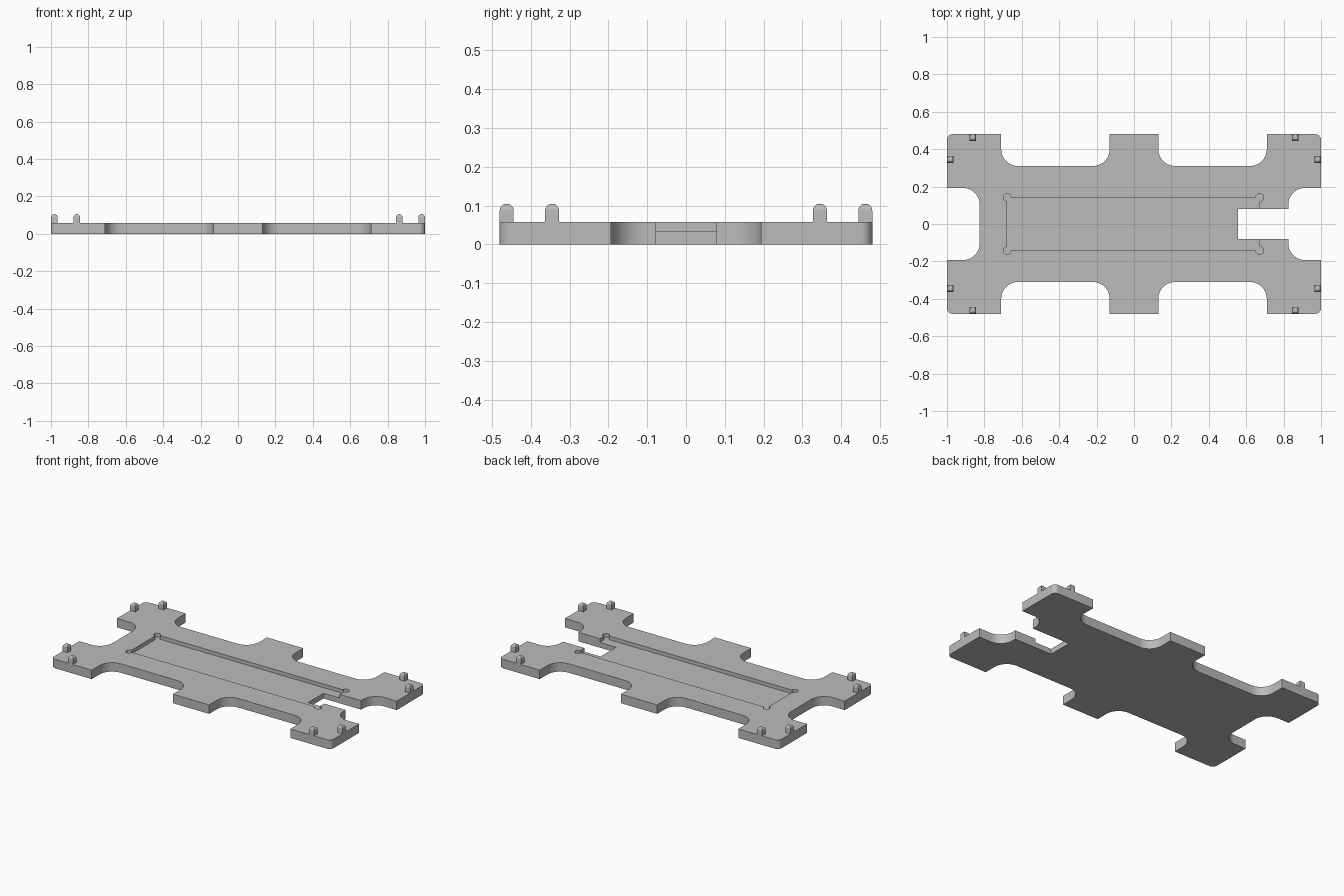
import bpy, bmesh, math
from mathutils import Vector

if "Cube" in bpy.data.objects:
    bpy.data.objects.remove(bpy.data.objects["Cube"])

THICK = 0.058    # plate thickness
FLOOR = 0.034    # pocket floor height

grey = bpy.data.materials.new("plain grey")
grey.use_nodes = True
colour = (0.5, 0.5, 0.5, 1)
grey.diffuse_color = colour
grey.node_tree.nodes["Principled BSDF"].inputs["Base Color"].default_value = colour


def finish(name, bm):
    bmesh.ops.recalc_face_normals(bm, faces=bm.faces)
    mesh = bpy.data.meshes.new(name)
    bm.to_mesh(mesh)
    bm.free()
    mesh.materials.append(grey)
    obj = bpy.data.objects.new(name, mesh)
    bpy.context.collection.objects.link(obj)
    return obj


def activate(obj):
    bpy.ops.object.select_all(action='DESELECT')
    obj.select_set(True)
    bpy.context.view_layer.objects.active = obj


def smooth(obj):
    activate(obj)
    bpy.ops.object.shade_smooth_by_angle(angle=math.radians(32))


def prism(name, outline, z0, z1):
    bm = bmesh.new()
    face = bm.faces.new([bm.verts.new((x, y, z0)) for x, y in outline])
    extruded = bmesh.ops.extrude_face_region(bm, geom=[face])["geom"]
    top = [v for v in extruded if isinstance(v, bmesh.types.BMVert)]
    bmesh.ops.translate(bm, verts=top, vec=(0, 0, z1 - z0))
    return finish(name, bm)


def fillet(corners, steps=10):
    """Round each right-angled corner (x, y, radius) of a closed outline."""
    out = []
    for i, (x, y, r) in enumerate(corners):
        p = Vector((x, y))
        if r == 0:
            out.append(p)
            continue
        before = Vector(corners[i - 1][:2]) - p
        after = Vector(corners[(i + 1) % len(corners)][:2]) - p
        a, b = before.normalized() * r, after.normalized() * r
        for k in range(steps + 1):
            t = math.pi / 2 * k / steps
            out.append(p + a + b - b * math.cos(t) - a * math.sin(t))
    return out


def cut(target, cutter):
    cutter.hide_render = True
    mod = target.modifiers.new("cut", 'BOOLEAN')
    mod.operation = 'DIFFERENCE'
    mod.solver = 'EXACT'
    mod.object = cutter
    activate(target)
    bpy.ops.object.modifier_apply(modifier=mod.name)
    bpy.data.objects.remove(cutter)


# Plate outline: one quarter, mirrored to all four
quarter = [(0.825, 0.193, 0.09), (1, 0.193, 0), (1, 0.48, 0.03), (0.71, 0.48, 0),
           (0.71, 0.31, 0.09), (0.13, 0.31, 0.09), (0.13, 0.48, 0)]
half = quarter + [(-x, y, r) for x, y, r in reversed(quarter)]
outline = half + [(x, -y, r) for x, y, r in reversed(half)]
plate = prism("base_plate", fillet(outline), 0, THICK)

# Shallow pocket with round relief corners
pocket, relief = [], 0.021
for i, (x, y) in enumerate([(0.672, 0.142), (-0.678, 0.142),
                            (-0.678, -0.142), (0.672, -0.142)]):
    for k in range(17):
        a = math.pi / 2 * (i - 1) + 1.5 * math.pi * k / 16
        pocket.append((x + relief * math.cos(a), y + relief * math.sin(a)))
# Straight pocket walls run through the relief centres
walls = []
for i in range(4):
    arc = pocket[i * 17:(i + 1) * 17]
    cx, cy = [(0.672, 0.142), (-0.678, 0.142), (-0.678, -0.142), (0.672, -0.142)][i]
    walls += arc
cut(plate, prism("pocket_cutter", walls, FLOOR, 0.2))

# Open slot through the left end
slot = [(0.556, -0.079), (1.1, -0.079), (1.1, 0.079), (0.556, 0.079)]
cut(plate, prism("slot_cutter", slot, -0.1, 0.3))
smooth(plate)


# Square pegs with domed tops, two per corner
def peg(name, x, y):
    w, top = 0.018, 0.105
    rings = [(w, THICK - 0.005)]
    for k in range(8):
        a = math.pi / 2 * k / 8
        rings.append((w * math.cos(a), top - w + w * math.sin(a)))
    bm = bmesh.new()
    loops = [[bm.verts.new((x + sx * h, y + sy * h, z))
              for sx, sy in ((1, 1), (-1, 1), (-1, -1), (1, -1))] for h, z in rings]
    for low, high in zip(loops, loops[1:]):
        for j in range(4):
            n = (j + 1) % 4
            bm.faces.new((low[j], low[n], high[n], high[j]))
    bm.faces.new(loops[0])
    bm.faces.new(loops[-1])
    smooth(finish(name, bm))


for sx, side in ((1, "left"), (-1, "right")):
    for sy, end in ((1, "back"), (-1, "front")):
        peg(f"{end}_{side}_edge_peg", sx * 0.862, sy * 0.462)
        peg(f"{end}_{side}_end_peg", sx * 0.982, sy * 0.345)
